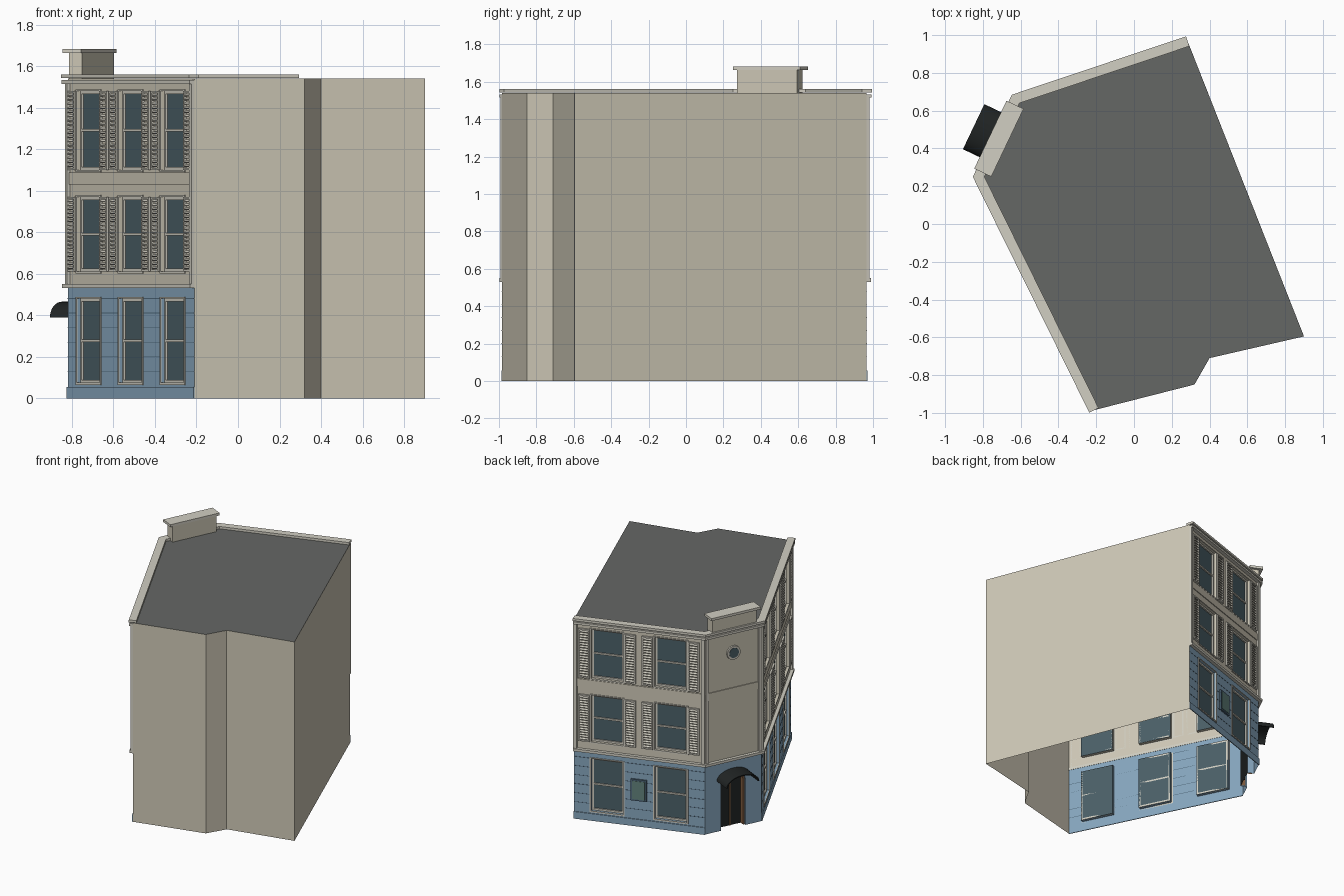
import bpy, bmesh
from math import pi, sin, cos
from mathutils import Vector, Matrix

if "Cube" in bpy.data.objects:
    bpy.data.objects.remove(bpy.data.objects["Cube"])

COL = dict(cream=(.62, .58, .47), trim=(.64, .62, .54), blue=(.24, .38, .51), groove=(.08, .14, .2),
           glass=(.07, .115, .135), roof=(.13, .135, .13), black=(.015, .018, .018),
           wood=(.22, .11, .05), green=(.12, .22, .2))
MATS, PARTS = {}, {}
for k, c in COL.items():
    MATS[k] = bpy.data.materials.new(k)
    MATS[k].diffuse_color = (*c, 1)


def part(name, col):
    if name not in PARTS:
        PARTS[name] = (bmesh.new(), col)
    return PARTS[name][0]


def face(bm, pts, M=Matrix()):
    return bm.faces.new([bm.verts.new(M @ Vector(p)) for p in pts])


def box(bm, M, s0, s1, d0, d1, z0, z1, tilt=0):
    T = Matrix.Translation(((s0 + s1) / 2, (d0 + d1) / 2, (z0 + z1) / 2))
    S = Matrix.Diagonal((s1 - s0, d1 - d0, z1 - z0, 1))
    bmesh.ops.create_cube(bm, size=1, matrix=M @ T @ Matrix.Rotation(tilt, 4, 'X') @ S)


# Street-side corners, then the party-wall corners
P = [Vector(p) for p in ((-.21, -.985), (-.82, .25), (-.625, .66), (.285, .965))]
Q = [Vector(p) for p in ((.90, -.595), (.40, -.71), (.32, -.85))]
TOP, GROUND = 1.54, .53


def frame(a, b):
    """Facade axes: x along the wall, y outward, z up."""
    u = (b - a).normalized()
    M = Matrix(((u.x, -u.y, 0, a.x), (u.y, u.x, 0, a.y), (0, 0, 1, 0), (0, 0, 0, 1)))
    return M, (b - a).length


def offset(d):
    """Street outline moved outward by d with mitred corners."""
    n = [Vector((-(b - a).y, (b - a).x)).normalized() for a, b in zip(P, P[1:])]
    out = [P[0] + n[0] * d]
    for i in (1, 2):
        m = n[i - 1] + n[i]
        out.append(P[i] + m * (2 * d / m.length_squared))
    return out + [P[3] + n[2] * d]


def moulding(name, col, d0, d1, z0, z1):
    bm = part(name, col)
    a, b = offset(d0), offset(d1)
    rings = [[bm.verts.new((*p, z)) for p, z in ((i, z0), (o, z0), (o, z1), (i, z1))]
             for i, o in zip(a, b)]
    for r, q in zip(rings, rings[1:]):
        for k in range(4):
            bm.faces.new((r[k], r[(k + 1) % 4], q[(k + 1) % 4], q[k]))
    bm.faces.new(rings[0])
    bm.faces.new(rings[-1][::-1])


def window(M, s0, s1, z0, z1):
    r = -.025
    face(part("window_glass", "glass"), [(s0, r, z0), (s0, r, z1), (s1, r, z1), (s1, r, z0)], M)
    bm = part("window_frames", "trim")
    f, zm = .014, (z0 + z1) / 2
    for a, b, c, d in ((s0, s0 + f, z0, z1), (s1 - f, s1, z0, z1), (s0 + f, s1 - f, z0, z0 + f),
                       (s0 + f, s1 - f, z1 - f, z1), (s0 + f, s1 - f, zm - .006, zm + .006)):
        box(bm, M, a, b, r, r + .01, c, d)
    # outer architrave
    for a, b, c, d in ((s0 - .01, s0, z0, z1), (s1, s1 + .01, z0, z1),
                       (s0 - .01, s1 + .01, z0 - .01, z0), (s0 - .01, s1 + .01, z1, z1 + .008)):
        box(bm, M, a, b, 0, .006, c, d)


def shutter(M, s0, s1, z0, z1):
    bm = part("shutters", "trim")
    f = .01
    for a, b, c, d in ((s0, s0 + f, z0, z1), (s1 - f, s1, z0, z1),
                       (s0 + f, s1 - f, z0, z0 + f), (s0 + f, s1 - f, z1 - f, z1)):
        box(bm, M, a, b, 0, .014, c, d)
    n = 18
    step = (z1 - z0 - 2 * f) / n
    for i in range(n):
        z = z0 + f + (i + .5) * step
        box(bm, M, s0 + f, s1 - f, .001, .015, z - .0025, z + .0025, -.6)


FLOORS = ((.075, .48), (.61, .97), (1.10, 1.48))


def facade(a, b, centres, w):
    M, L = frame(a, b)
    ss = [0] + [c + k * w / 2 for c in centres for k in (-1, 1)] + [L]
    zs = [0, .075, .48, GROUND, .61, .97, 1.10, 1.48, TOP]
    for i in range(len(ss) - 1):
        for j in range(len(zs) - 1):
            s0, s1, z0, z1 = ss[i], ss[i + 1], zs[j], zs[j + 1]
            bm = part("ground_floor_walls", "blue") if j < 3 else part("upper_walls", "cream")
            c = [(s0, 0, z0), (s0, 0, z1), (s1, 0, z1), (s1, 0, z0)]
            if i % 2 and (z0, z1) in FLOORS:
                for p, q in zip(c, c[1:] + c[:1]):  # recess sides
                    face(bm, [p, q, (q[0], -.025, q[2]), (p[0], -.025, p[2])], M)
                window(M, s0, s1, z0, z1)
                if j > 3:
                    shutter(M, s0 - .092, s0 - .011, z0, z1)
                    shutter(M, s1 + .011, s1 + .092, z0, z1)
            else:
                face(bm, c, M)
        if i % 2 == 0:  # masonry joints on the piers
            for k in range(6):
                box(part("masonry_joints", "groove"), M, ss[i] + .011 * (i > 0),
                    ss[i + 1] - .011 * (i < len(ss) - 2), 0, .0015, .128 + .07 * k, .132 + .07 * k)
    box(part("plinth", "blue"), M, 0, L, 0, .006, 0, .055)
    for s in (0, L - .025):
        box(part("pilasters", "trim"), M, s, s + .025, 0, .016, .55, 1.515)
    return M, L


facade(P[0], P[1], (.232, .689, 1.146), .25)
MB, LB = facade(P[2], P[3], (.25, .715), .235)

# Framed notice board between the short facade's windows
box(part("notice_board_frame", "groove"), MB, .425, .54, 0, .012, .2, .365)
box(part("notice_board", "green"), MB, .437, .528, 0, .015, .212, .353)

# Corner bay with arched door
MC, LC = frame(P[1], P[2])
mid = LC / 2


def arch(w, z, rise, d, n=16):
    return [(mid + w * cos(pi * i / n), d, z + rise * sin(pi * i / n)) for i in range(n + 1)]


def door_outline(w, d, rise):
    return [(mid + w, d, 0)] + arch(w, .35, rise, d) + [(mid - w, d, 0)]


def strip(bm, a, b, M):
    for i in range(len(a) - 1):
        face(bm, [a[i], a[i + 1], b[i + 1], b[i]], M)


hole, back = door_outline(.1, 0, .07), door_outline(.1, -.05, .07)
wall = part("ground_floor_walls", "blue")
face(wall, [(0, 0, 0), (0, 0, GROUND), (LC, 0, GROUND), (LC, 0, 0)] + hole, MC)
strip(wall, hole, back, MC)
face(part("door", "black"), back, MC)
wood = part("door_frame", "wood")
outer, inner = door_outline(.1, -.015, .07), door_outline(.088, -.015, .058)
strip(wood, outer, inner, MC)
strip(wood, inner, door_outline(.088, -.05, .058), MC)
box(wood, MC, mid - .004, mid + .004, -.05, -.042, 0, .4)
face(part("upper_walls", "cream"), [(0, 0, GROUND), (0, 0, TOP), (LC, 0, TOP), (LC, 0, GROUND)], MC)
for s in (0, LC - .025):
    box(part("pilasters", "trim"), MC, s, s + .025, 0, .012, .55, 1.515)

# Round window
for name, col, r, d in (("round_window_rim", "trim", .053, .024), ("round_window_glass", "glass", .038, .03)):
    bmesh.ops.create_cone(part(name, col), cap_ends=True, segments=24, radius1=r, radius2=r, depth=d,
                          matrix=MC @ Matrix.Translation((mid, 0, 1.36)) @ Matrix.Rotation(pi / 2, 4, 'X'))

# Barrel awning shell
aw = part("awning", "black")
loops = [arch(.132, .39, .075, 0), arch(.132, .39, .075, .14), arch(.123, .39, .067, .14), arch(.123, .39, .067, 0)]
for i in range(4):
    strip(aw, loops[i], loops[(i + 1) % 4], MC)
for e in (0, -1):
    face(aw, [l[e] for l in loops], MC)

# Plain party walls and roof
pw = part("party_walls", "cream")
loop = [P[3]] + Q + [P[0]]
for a, b in zip(loop, loop[1:]):
    face(pw, [(*a, 0), (*a, TOP), (*b, TOP), (*b, 0)])
face(part("roof", "roof"), [(*p, TOP) for p in (P + Q)[::-1]])

# Ledges, string course, cornice, parapet
moulding("ground_floor_ledge", "trim", -.002, .025, .53, .55)
moulding("string_course", "cream", -.001, .006, 1.03, 1.088)
moulding("cornice", "trim", -.001, .027, 1.515, 1.533)
moulding("parapet", "trim", -.025, .03, 1.542, 1.56)

# Raised block over the corner
box(part("corner_block", "cream"), MC, mid - .178, mid + .178, -.053, .017, 1.54, 1.663)
box(part("corner_block_cap", "trim"), MC, mid - .199, mid + .199, -.058, .042, 1.663, 1.682)

OPEN = {"ground_floor_walls", "upper_walls", "party_walls", "roof", "window_glass", "door", "door_frame"}
for name, (bm, col) in PARTS.items():
    bmesh.ops.remove_doubles(bm, verts=bm.verts, dist=1e-5)
    if name not in OPEN:
        bmesh.ops.recalc_face_normals(bm, faces=bm.faces)
    if name == "awning":
        for f in bm.faces:
            f.smooth = True
        for e in bm.edges:
            e.smooth = e.calc_face_angle(pi) < .6
    me = bpy.data.meshes.new(name)
    bm.to_mesh(me)
    bm.free()
    me.materials.append(MATS[col])
    bpy.context.collection.objects.link(bpy.data.objects.new(name, me))

for m in bpy.data.materials:
    if m.users and not m.is_grease_pencil:
        m.use_nodes = True
        m.node_tree.nodes["Principled BSDF"].inputs["Base Color"].default_value = m.diffuse_color
